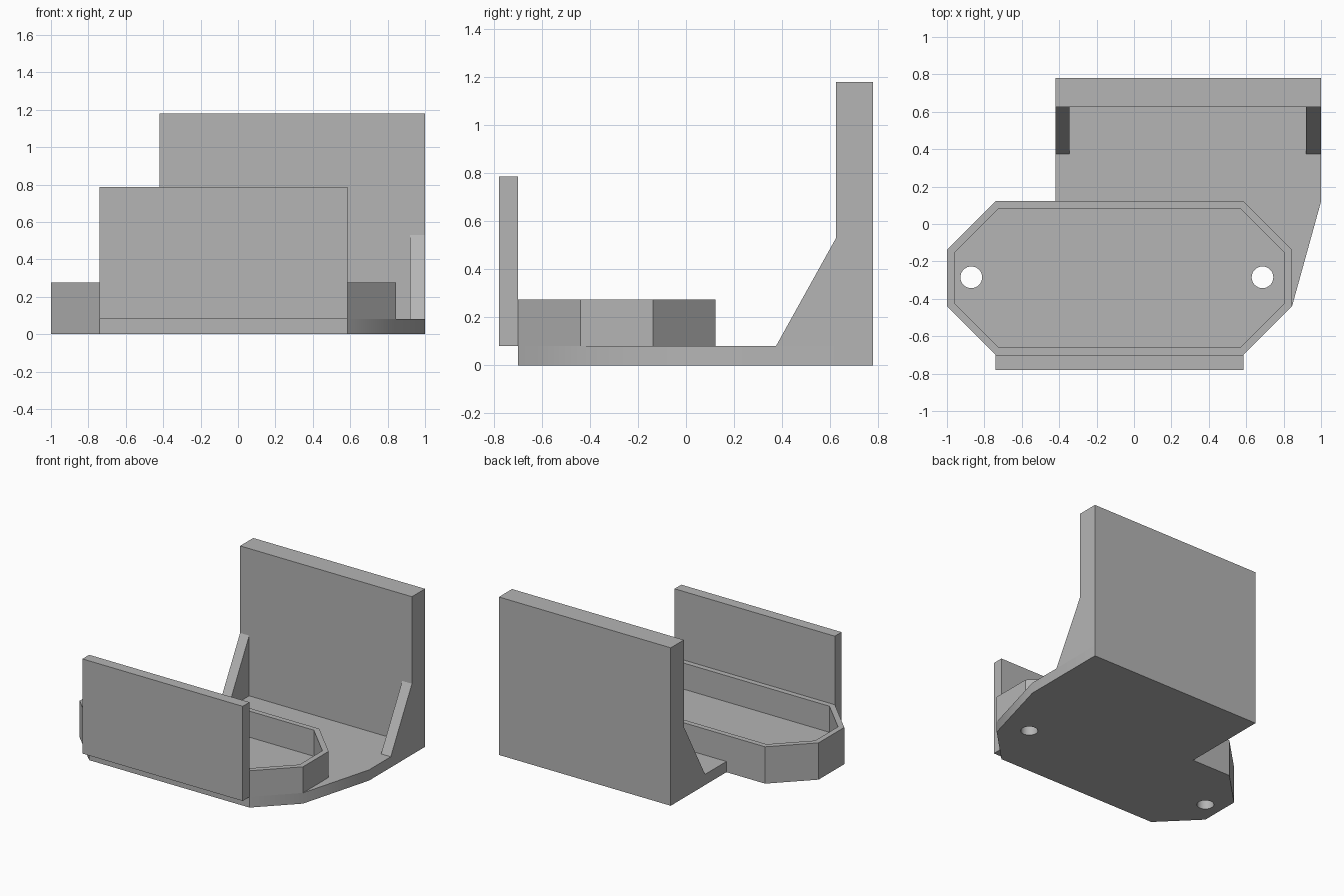
import bpy
import bmesh
import math
from mathutils import Vector

cube = bpy.data.objects.get("Cube")
if cube:
    bpy.data.objects.remove(cube, do_unlink=True)

GREY = (0.46, 0.46, 0.46, 1)
mat = bpy.data.materials.new("plain grey")
mat.use_nodes = True
mat.diffuse_color = GREY
mat.node_tree.nodes["Principled BSDF"].inputs["Base Color"].default_value = GREY

FLOOR = 0.08      # base thickness
RIM_TOP = 0.275
LEFT, RIGHT, FRONT, BACK = -1.0, 0.845, -0.70, 0.123


def finish(name, bm):
    bmesh.ops.recalc_face_normals(bm, faces=bm.faces)
    mesh = bpy.data.meshes.new(name)
    bm.to_mesh(mesh)
    bm.free()
    mesh.materials.append(mat)
    obj = bpy.data.objects.new(name, mesh)
    bpy.context.collection.objects.link(obj)
    return obj


def prism(name, outline, start, end, along="z"):
    """Extrude an outline along z (points are x, y) or along x (points are y, z)."""
    place = (lambda u, v: (u, v, start)) if along == "z" else (lambda u, v: (start, u, v))
    move = Vector((0, 0, end - start)) if along == "z" else Vector((end - start, 0, 0))
    bm = bmesh.new()
    face = bm.faces.new([bm.verts.new(place(u, v)) for u, v in outline])
    grown = bmesh.ops.extrude_face_region(bm, geom=[face], use_keep_orig=True)
    bmesh.ops.translate(bm, vec=move,
                        verts=[g for g in grown["geom"] if isinstance(g, bmesh.types.BMVert)])
    return finish(name, bm)


def box(name, x0, x1, y0, y1, z0, z1):
    return prism(name, [(x0, y0), (x1, y0), (x1, y1), (x0, y1)], z0, z1)


def octagon(inset):
    """Chamfered rectangle of the tray, offset inwards by an even distance."""
    c = 0.26 - inset * (2 - math.sqrt(2))
    x0, x1, y0, y1 = LEFT + inset, RIGHT - inset, FRONT + inset, BACK - inset
    return [(x0 + c, y1), (x0, y1 - c), (x0, y0 + c), (x0 + c, y0),
            (x1 - c, y0), (x1, y0 + c), (x1, y1 - c), (x1 - c, y1)]


# Base plate: tray outline joined to the rear platform
tray = octagon(0)
base = prism("base_plate",
             tray[:6] + [(1, 0.12), (1, 0.78), (-0.42, 0.78), (-0.42, BACK)], 0, FLOOR)

# Two screw holes through the base
for x in (-0.87, 0.687):
    bpy.ops.mesh.primitive_cylinder_add(vertices=32, radius=0.058, depth=0.4,
                                        location=(x, -0.285, FLOOR / 2))
    cutter = bpy.context.object
    cut = base.modifiers.new("screw_hole", "BOOLEAN")
    cut.operation, cut.object, cut.solver = "DIFFERENCE", cutter, "EXACT"
    bpy.context.view_layer.objects.active = base
    bpy.ops.object.modifier_apply(modifier=cut.name)
    bpy.data.objects.remove(cutter, do_unlink=True)
bpy.ops.object.select_all(action="DESELECT")
base.select_set(True)
bpy.context.view_layer.objects.active = base
bpy.ops.object.shade_smooth_by_angle(angle=math.radians(30))

# Thin octagonal rim around the tray
bm = bmesh.new()
loops = [[bm.verts.new((x, y, z)) for x, y in octagon(inset)]
         for inset, z in ((0, FLOOR), (0, RIM_TOP), (0.04, RIM_TOP), (0.04, FLOOR))]
for a in range(4):
    low, high = loops[a], loops[(a + 1) % 4]
    for i in range(8):
        j = (i + 1) % 8
        bm.faces.new((low[i], low[j], high[j], high[i]))
finish("tray_rim", bm)

# Upright panels
box("front_panel", -0.74, 0.585, -0.78, FRONT, FLOOR, 0.787)
box("back_wall", -0.42, 1, 0.625, 0.78, FLOOR, 1.18)

# Sloping braces at both ends of the back wall
for name, x0, x1 in (("right_brace", -0.42, -0.345), ("left_brace", 0.92, 1)):
    prism(name, [(0.375, FLOOR), (0.625, FLOOR), (0.625, 0.53)], x0, x1, "x")
